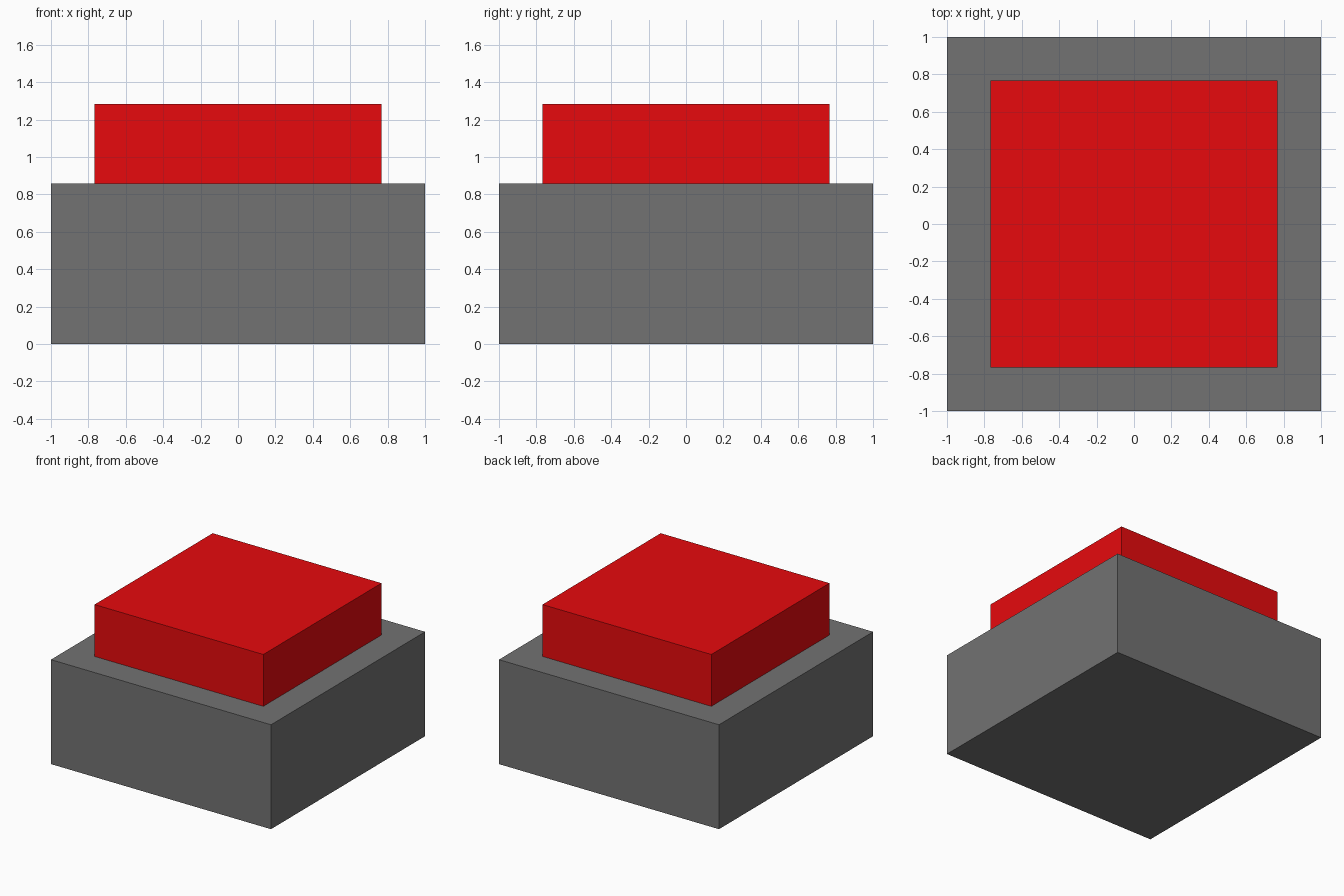
import bpy

if "Cube" in bpy.data.objects:
    bpy.data.objects.remove(bpy.data.objects["Cube"])


def box(name, width, z_bottom, z_top, color):
    """Square coloured block centred on the z axis between two heights."""
    bpy.ops.mesh.primitive_cube_add(size=1, location=(0, 0, (z_bottom + z_top) / 2))
    block = bpy.context.object
    block.name = name
    block.scale = (width, width, z_top - z_bottom)
    bpy.ops.object.transform_apply(location=False, rotation=False, scale=True)
    material = bpy.data.materials.new(name + "_color")
    material.diffuse_color = (*color, 1.0)
    material.use_nodes = True
    material.node_tree.nodes["Principled BSDF"].inputs["Base Color"].default_value = material.diffuse_color
    block.data.materials.append(material)


BASE_HEIGHT = 0.858
TOTAL_HEIGHT = 1.284

# Dark grey housing
box("button_base", 2.0, 0.0, BASE_HEIGHT, (0.17, 0.17, 0.17))

# Red push cap resting on the housing
box("button_cap", 1.534, BASE_HEIGHT, TOTAL_HEIGHT, (0.8, 0.003, 0.004))
